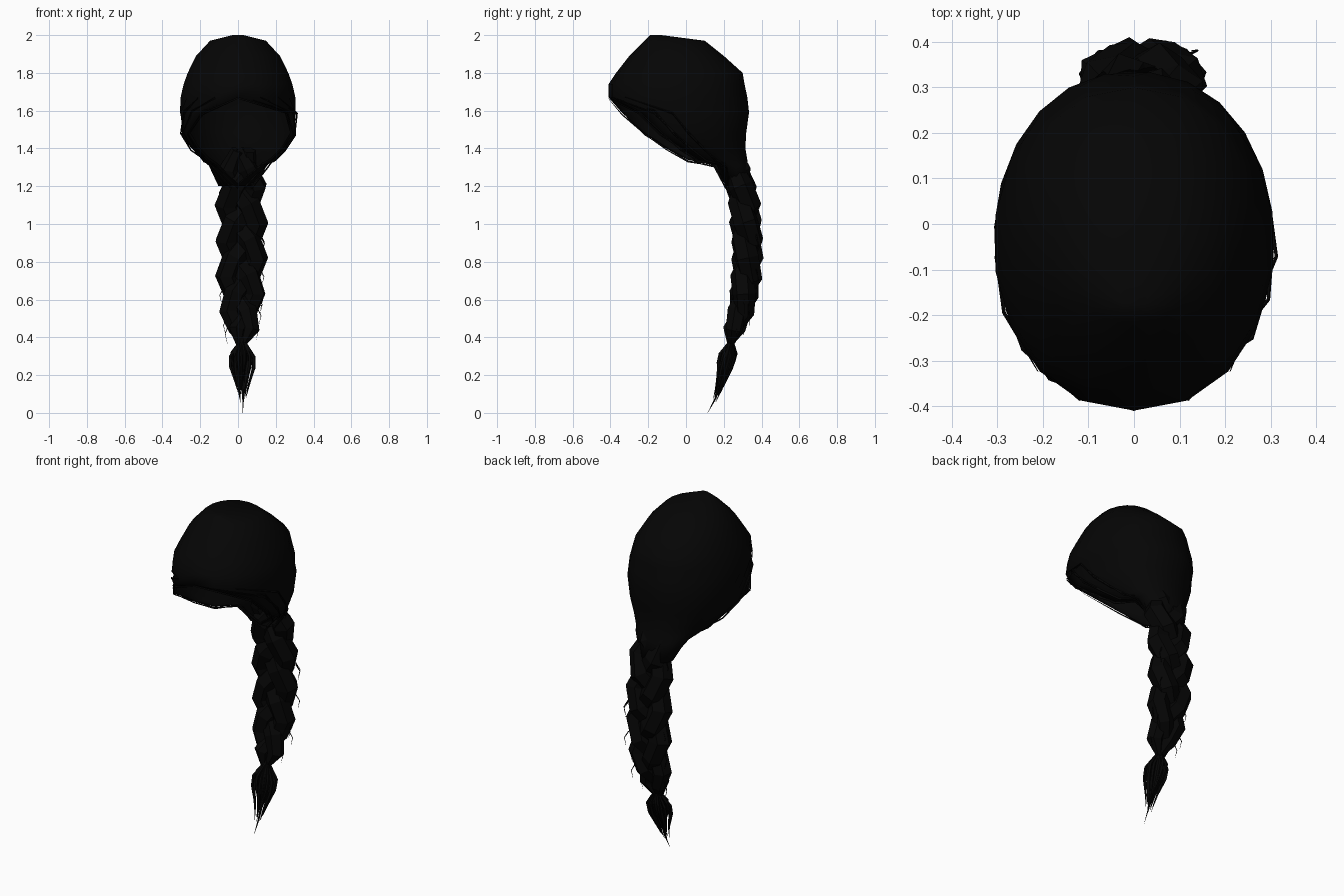
import bpy, bmesh, math, random
from mathutils import Vector

random.seed(4)
cube = bpy.data.objects.get("Cube")
if cube:
    bpy.data.objects.remove(cube, do_unlink=True)

# Single near-black hair colour
hair = bpy.data.materials.new("black hair")
hair.use_nodes = True
hair.diffuse_color = (0.0015, 0.0015, 0.0015, 1)
bsdf = hair.node_tree.nodes["Principled BSDF"]
bsdf.inputs["Base Color"].default_value = hair.diffuse_color
bsdf.inputs["Roughness"].default_value = 0.9


def select_only(obj):
    bpy.ops.object.select_all(action="DESELECT")
    obj.select_set(True)
    bpy.context.view_layer.objects.active = obj


def strands(name, paths, resolution=0):
    """Tapered locks; each path is a list of (position, radius)."""
    curve = bpy.data.curves.new(name, "CURVE")
    curve.dimensions = "3D"
    curve.bevel_depth = 1
    curve.bevel_resolution = resolution
    curve.use_fill_caps = True
    for path in paths:
        spline = curve.splines.new("POLY")
        spline.points.add(len(path) - 1)
        spline.use_smooth = False
        for point, (pos, radius) in zip(spline.points, path):
            point.co = (*pos, 1)
            point.radius = radius
    curve.materials.append(hair)
    obj = bpy.data.objects.new(name, curve)
    bpy.context.collection.objects.link(obj)
    select_only(obj)
    bpy.ops.object.convert(target="MESH")


def lerp_table(table, z):
    """Interpolate rows of (z, value...) sorted from high to low."""
    for a, b in zip(table, table[1:]):
        if z >= b[0]:
            f = min(1, max(0, (a[0] - z) / (a[0] - b[0])))
            return [u + (v - u) * f for u, v in zip(a[1:], b[1:])]
    return list(table[-1][1:])


# Cap sections: height, front y, back y, half width, right and left sweep from the back
FULL = math.pi
SECTIONS = [
    (2.00, -0.19, -0.13, 0.03, FULL, FULL),
    (1.97, -0.22, 0.10, 0.15, FULL, FULL),
    (1.89, -0.30, 0.20, 0.225, FULL, FULL),
    (1.80, -0.37, 0.30, 0.27, FULL, FULL),
    (1.74, -0.41, 0.31, 0.292, FULL, FULL),
    (1.67, -0.41, 0.325, 0.308, FULL, FULL),
    (1.59, -0.34, 0.335, 0.308, 2.55, 2.2),
    (1.48, -0.22, 0.32, 0.298, 2.1, 1.85),
    (1.40, -0.10, 0.315, 0.245, 2.1, 1.8),
    (1.34, 0.01, 0.325, 0.19, 2.2, 1.9),
    (1.31, 0.15, 0.33, 0.155, 2.4, 2.2),
    (1.20, 0.21, 0.35, 0.105, FULL, FULL),
]
COLUMNS = 18


def section_points(z, front, back, width, right, left):
    low = math.cos(right)
    pts = []
    for i in range(COLUMNS + 1):
        a = -right + (right + left) * i / COLUMNS
        x = math.copysign(abs(math.sin(a)) ** 0.9, a) * width
        pts.append(Vector((x, front + (back - front) * (math.cos(a) - low) / (1 - low), z)))
    return pts


rings = [section_points(*s) for s in SECTIONS]

# Cap of hair, open over the face and swept higher on the left
bm = bmesh.new()
grid = [[bm.verts.new(p) for p in ring] for ring in rings]
for upper, lower in zip(grid, grid[1:]):
    for i in range(COLUMNS):
        bm.faces.new((upper[i], lower[i], lower[i + 1], upper[i + 1]))
bm.faces.new(grid[0][:-1])
bmesh.ops.remove_doubles(bm, verts=bm.verts, dist=0.002)
bmesh.ops.recalc_face_normals(bm, faces=bm.faces)
mesh = bpy.data.meshes.new("hair_cap")
bm.to_mesh(mesh)
bm.free()
mesh.materials.append(hair)
cap = bpy.data.objects.new("hair_cap", mesh)
bpy.context.collection.objects.link(cap)
shell = cap.modifiers.new("thickness", "SOLIDIFY")
shell.thickness = 0.012
shell.offset = -1
select_only(cap)
bpy.ops.object.shade_smooth_by_angle(angle=math.radians(50))

# Fine locks swept along the hairline towards the nape
locks = []
for column in (0, 1, 2, COLUMNS - 2, COLUMNS - 1, COLUMNS):
    for _ in range(2):
        path = []
        for ring in rings[5:]:
            p = ring[column].copy()
            p += Vector((p.x * 0.02, 0, random.uniform(-0.012, 0.012)))
            path.append((p, 0.004))
        path[0] = (path[0][0], 0.001)
        locks.append(path)
strands("hairline_locks", locks)

# Braid: height, centre y, relative thickness
BRAID = [(1.40, 0.25, 0.5), (1.25, 0.28, 0.95), (1.10, 0.31, 1.0), (0.90, 0.325, 1.0),
         (0.70, 0.32, 0.97), (0.55, 0.295, 0.85), (0.44, 0.255, 0.68), (0.37, 0.235, 0.2)]
PERIOD = 0.57
CENTRE_X = 0.018
braid = []
for k in range(3):
    path = []
    for z in [1.01 + PERIOD / 6 * j for j in range(4, -7, -1)] + [0.36]:
        y, size = lerp_table(BRAID, z)
        t = math.tau * ((z - 1.01) / PERIOD + k / 3) + math.pi / 2
        bulge = 0.062 + 0.006 * abs(math.sin(t))
        path.append((Vector((CENTRE_X + 0.076 * size * math.sin(t),
                             y + 0.028 * size * math.sin(2 * t), z)), bulge * size))
    braid.append(path)
strands("braid", braid, resolution=1)

# Short loose wisps lying along the braid
wisps = []
for _ in range(16):
    z = random.uniform(0.45, 1.3)
    y, size = lerp_table(BRAID, z)
    side = random.choice((-1, 1))
    start = Vector((CENTRE_X + side * 0.1 * size, y + random.uniform(-0.03, 0.05), z))
    middle = start + Vector((side * 0.022 * size, 0.01, -0.04))
    end = middle + Vector((-side * 0.012, 0, -0.05))
    wisps.append([(start, 0.003), (middle, 0.002), (end, 0.0005)])
strands("braid_wisps", wisps)

# Tuft below the braid: locks bulge out and gather into a ragged point
tuft = []
for i in range(30):
    a = i * 2.4
    spread = math.sqrt((i + 0.5) / 30)
    ux, uy = math.cos(a) * spread, math.sin(a) * spread
    end = 0.0 if i == 0 else random.uniform(0.05, 0.18)
    path = []
    for f, width, radius in ((0, 0.014, 0.005), (0.3, 0.072, 0.009), (0.5, 0.07, 0.009),
                             (0.8, 0.04, 0.005), (1, 0.024, 0.0005)):
        z = 0.38 + (end - 0.38) * f
        y = 0.115 + 0.125 * (max(z, 0) / 0.38) ** 0.7
        path.append((Vector((0.022 + ux * width, y + uy * width * 0.65, z)), radius))
    tuft.append(path)
strands("braid_tuft", tuft)
